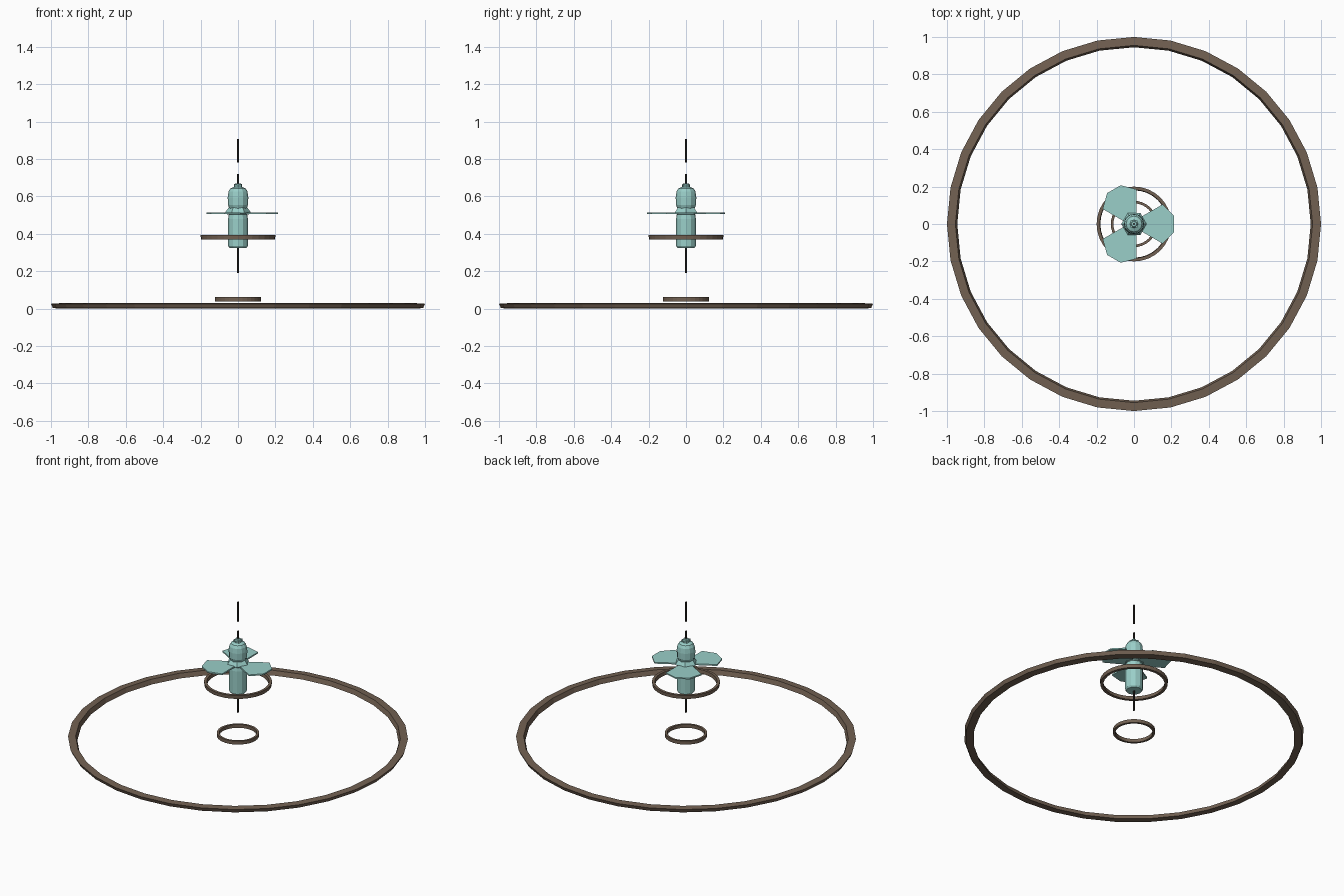
import bpy, bmesh
from math import sin, cos, pi

if "Cube" in bpy.data.objects:
    bpy.data.objects.remove(bpy.data.objects["Cube"])

def material(name, color):
    m = bpy.data.materials.new(name)
    m.diffuse_color = color
    m.use_nodes = True
    m.node_tree.nodes["Principled BSDF"].inputs["Base Color"].default_value = m.diffuse_color
    return m

TEAL = material("teal_metal", (0.32, 0.62, 0.58, 1))
BROWN = material("brown_ring", (0.17, 0.12, 0.085, 1))
DARK = material("dark_rod", (0.03, 0.025, 0.02, 1))

def lathe(name, profile, sides, mat, closed=False, loc=(0, 0, 0), turn=0):
    """Revolve (radius, z) points about z; closed profiles make rings."""
    bm = bmesh.new()
    loops = [[bm.verts.new((r * cos(turn + 2 * pi * i / sides),
                            r * sin(turn + 2 * pi * i / sides), z))
              for i in range(sides)] for r, z in profile]
    pairs = list(zip(loops, loops[1:]))
    if closed:
        pairs.append((loops[-1], loops[0]))
    else:
        bm.faces.new(loops[0])
        bm.faces.new(loops[-1])
    for a, b in pairs:
        for i in range(sides):
            j = (i + 1) % sides
            bm.faces.new((a[i], a[j], b[j], b[i]))
    return finish(name, bm, mat, loc)

def prism(name, outline, z0, z1, mat, angle=0):
    """Flat plate from an xy outline, turned about z."""
    bm = bmesh.new()
    face = bm.faces.new([bm.verts.new((x, y, z0)) for x, y in outline])
    ext = bmesh.ops.extrude_face_region(bm, geom=[face])
    bmesh.ops.translate(bm, vec=(0, 0, z1 - z0),
                        verts=[v for v in ext["geom"] if isinstance(v, bmesh.types.BMVert)])
    ob = finish(name, bm, mat)
    ob.rotation_euler.z = angle
    return ob

def finish(name, bm, mat, loc=(0, 0, 0)):
    bmesh.ops.recalc_face_normals(bm, faces=bm.faces)
    me = bpy.data.meshes.new(name)
    bm.to_mesh(me)
    bm.free()
    me.materials.append(mat)
    ob = bpy.data.objects.new(name, me)
    ob.location = loc
    bpy.context.collection.objects.link(ob)
    return ob

# Three floating rings
lathe("ground_ring", [(0.945, 0.0), (0.99, 0.003), (1.0, 0.026), (0.955, 0.029)], 32, BROWN, True)
lathe("middle_ring", [(0.18, 0.37), (0.198, 0.37), (0.2, 0.393), (0.183, 0.393)], 32, BROWN, True)
lathe("small_ring", [(0.11, 0.039), (0.124, 0.039), (0.124, 0.061), (0.11, 0.061)], 32, BROWN, True)

# Main body with rounded shoulders
lathe("body", [(0.046, 0.325), (0.053, 0.335), (0.053, 0.48), (0.048, 0.51), (0.046, 0.535),
               (0.054, 0.555), (0.055, 0.595), (0.051, 0.625), (0.042, 0.642), (0.024, 0.65)],
      12, TEAL)
lathe("top_cap", [(0.022, 0.645), (0.022, 0.66), (0.014, 0.67)], 8, TEAL)
for k in range(4):
    a = pi / 4 + k * pi / 2
    lathe("cap_stud", [(0.006, 0.64), (0.006, 0.667)], 6, TEAL,
          loc=(0.02 * cos(a), 0.02 * sin(a), 0))

# Hub collar and three blades
lathe("hub_collar", [(0.055, 0.503), (0.068, 0.511), (0.066, 0.518), (0.05, 0.54)],
      6, TEAL)
blade = [(0.02, -0.028), (0.153, -0.105), (0.215, -0.042),
         (0.215, 0.042), (0.153, 0.105), (0.02, 0.028)]
for k in range(3):
    prism("blade", blade, 0.506, 0.515, TEAL, k * 2 * pi / 3)

# Thin axis rods
for name, z0, z1 in (("lower_rod", 0.19, 0.33), ("cap_rod", 0.665, 0.72), ("upper_rod", 0.78, 0.908)):
    lathe(name, [(0.005, z0), (0.005, z1)], 6, DARK)
